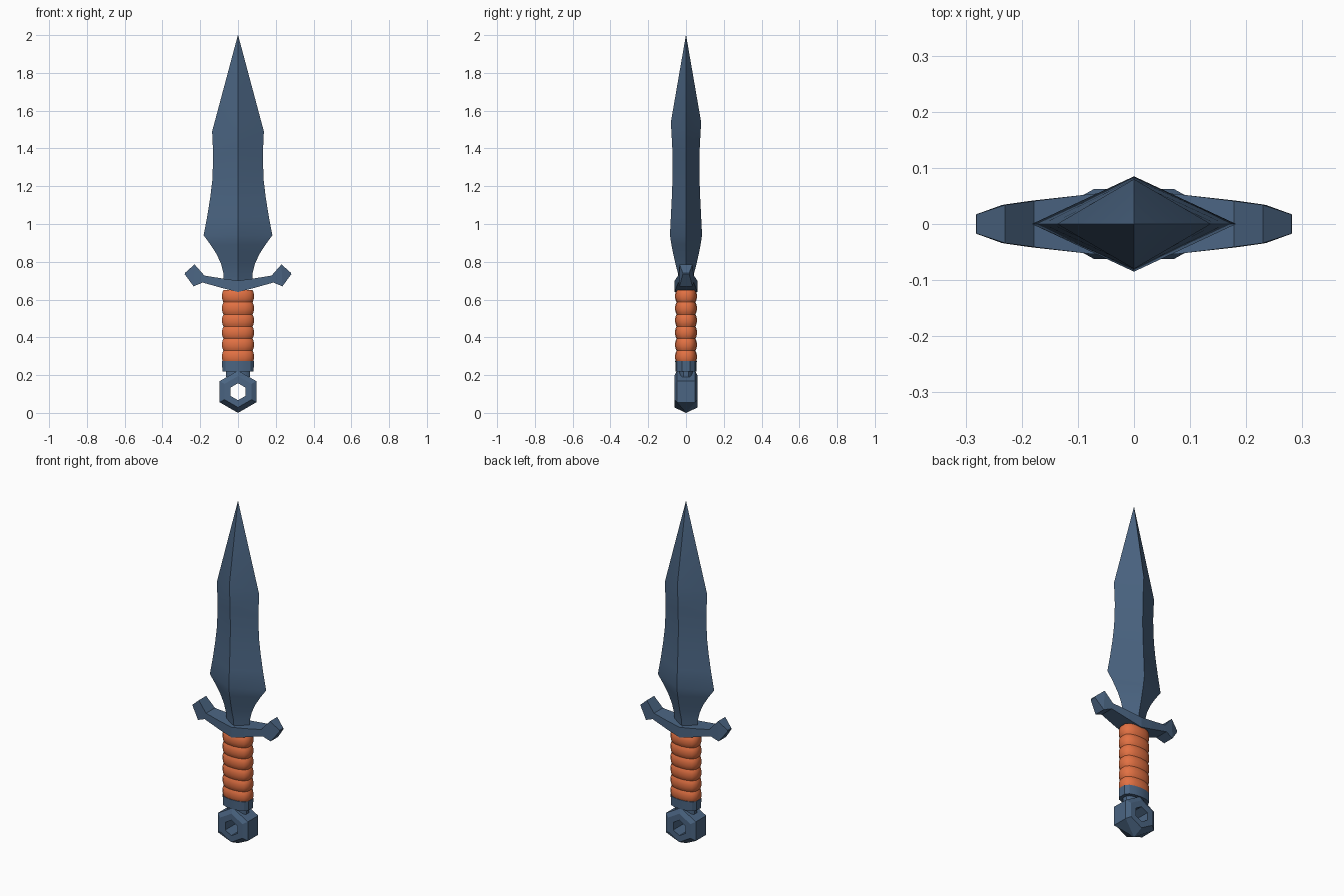
import bpy, bmesh, math

if "Cube" in bpy.data.objects:
    bpy.data.objects.remove(bpy.data.objects["Cube"])


def material(name, rgb):
    m = bpy.data.materials.new(name)
    m.diffuse_color = (*rgb, 1)
    m.use_nodes = True
    m.node_tree.nodes["Principled BSDF"].inputs["Base Color"].default_value = m.diffuse_color
    return m


STEEL = material("blue steel", (0.07, 0.13, 0.225))
ORANGE = material("orange wrap", (0.76, 0.165, 0.056))


def loft(name, rings, mat, smooth=None, closed=False):
    """Skin a list of equal-length point rings into one mesh."""
    bm = bmesh.new()
    vs = [[bm.verts.new(p) for p in r] for r in rings]
    n = len(vs[0])
    pairs = list(zip(vs, vs[1:])) + ([(vs[-1], vs[0])] if closed else [])
    for a, b in pairs:
        for i in range(n):
            j = (i + 1) % n
            bm.faces.new((a[i], a[j], b[j], b[i]))
    if not closed:
        bm.faces.new(vs[0])
        bm.faces.new(vs[-1])
    bmesh.ops.remove_doubles(bm, verts=bm.verts, dist=1e-5)
    bmesh.ops.recalc_face_normals(bm, faces=bm.faces)
    me = bpy.data.meshes.new(name)
    bm.to_mesh(me)
    bm.free()
    me.materials.append(mat)
    ob = bpy.data.objects.new(name, me)
    bpy.context.collection.objects.link(ob)
    if smooth:
        bpy.ops.object.select_all(action='DESELECT')
        bpy.context.view_layer.objects.active = ob
        ob.select_set(True)
        bpy.ops.object.shade_smooth_by_angle(angle=math.radians(smooth))
    return ob


# Blade: diamond sections (edge height, half width, ridge height, half depth)
blade = [(0.68, 0.074, 0.68, 0.036), (0.74, 0.077, 0.74, 0.043),
         (0.79, 0.090, 0.79, 0.056), (0.84, 0.113, 0.84, 0.067),
         (0.89, 0.145, 0.89, 0.077), (0.94, 0.182, 0.94, 0.085),
         (1.04, 0.163, 1.04, 0.080), (1.14, 0.147, 1.14, 0.075),
         (1.23, 0.136, 1.25, 0.071), (1.36, 0.131, 1.39, 0.072),
         (1.49, 0.137, 1.54, 0.080), (1.999, 0.0008, 2.0, 0.0005)]
loft("blade", [[(w, 0, ze), (0, d, zr), (-w, 0, ze), (0, -d, zr)]
               for ze, w, zr, d in blade], STEEL, 20)

# Guard: right-hand columns (bottom x, z, top x, z, bottom and top half depth)
cols = [(0, 0.64, 0, 0.70, 0.06, 0.06),
        (0.08, 0.66, 0.08, 0.711, 0.053, 0.053),
        (0.187, 0.69, 0.178, 0.727, 0.041, 0.041),
        (0.235, 0.67, 0.23, 0.786, 0.034, 0.034),
        (0.282, 0.734, 0.281, 0.741, 0.017, 0.017)]


def guard_ring(c, s):
    bx, bz, tx, tz, bd, td = c
    return [(s * bx, -bd, bz), (s * bx, bd, bz), (s * tx, td, tz), (s * tx, -td, tz)]


loft("guard", [guard_ring(c, -1) for c in cols[:0:-1]] +
     [guard_ring(c, 1) for c in cols], STEEL)

# Grip: flat-sided oval section with six bulging wraps
quarter = [(0.085, 0.022), (0.068, 0.043), (0.037, 0.054), (0, 0.058)]
section = (quarter + [(-x, y) for x, y in quarter[2::-1]])
section = section + [(-x, -y) for x, y in quarter[:3]] + [(x, -y) for x, y in quarter[::-1]]


def oval(z, inset):
    return [(x * (1 - inset / 0.085), y * (1 - inset / 0.058), z) for x, y in section]


grip, low, high, wraps, steps = [], 0.265, 0.65, 6, 6
for i in range(wraps * steps + 1):
    bulge = math.sin(math.pi * (i % steps) / steps)
    grip.append(oval(low + (high - low) * i / (wraps * steps), 0.008 * (1 - bulge ** 0.7)))
loft("grip", grip, ORANGE, 40)

# Collar under the grip and the short neck to the pommel
loft("collar", [oval(z, i) for z, i in ((0.22, 0.002), (0.274, 0.001))], STEEL, 30)
loft("neck", [oval(z, 0.022) for z in (0.19, 0.225)], STEEL, 30)

# Pommel: bevelled hexagonal ring with a hexagonal hole and a pointed base
CZ = 0.112


def hexagon(radius, y, point=False):
    return [(radius * math.sin(k * math.pi / 3), 0 if point and k == 3 else y,
             CZ + radius * math.cos(k * math.pi / 3)) for k in range(6)]


loft("pommel", [hexagon(0.045, -0.062), hexagon(0.083, -0.062), hexagon(0.112, -0.048, True),
                hexagon(0.112, 0.048, True), hexagon(0.083, 0.062), hexagon(0.045, 0.062)],
     STEEL, closed=True)
